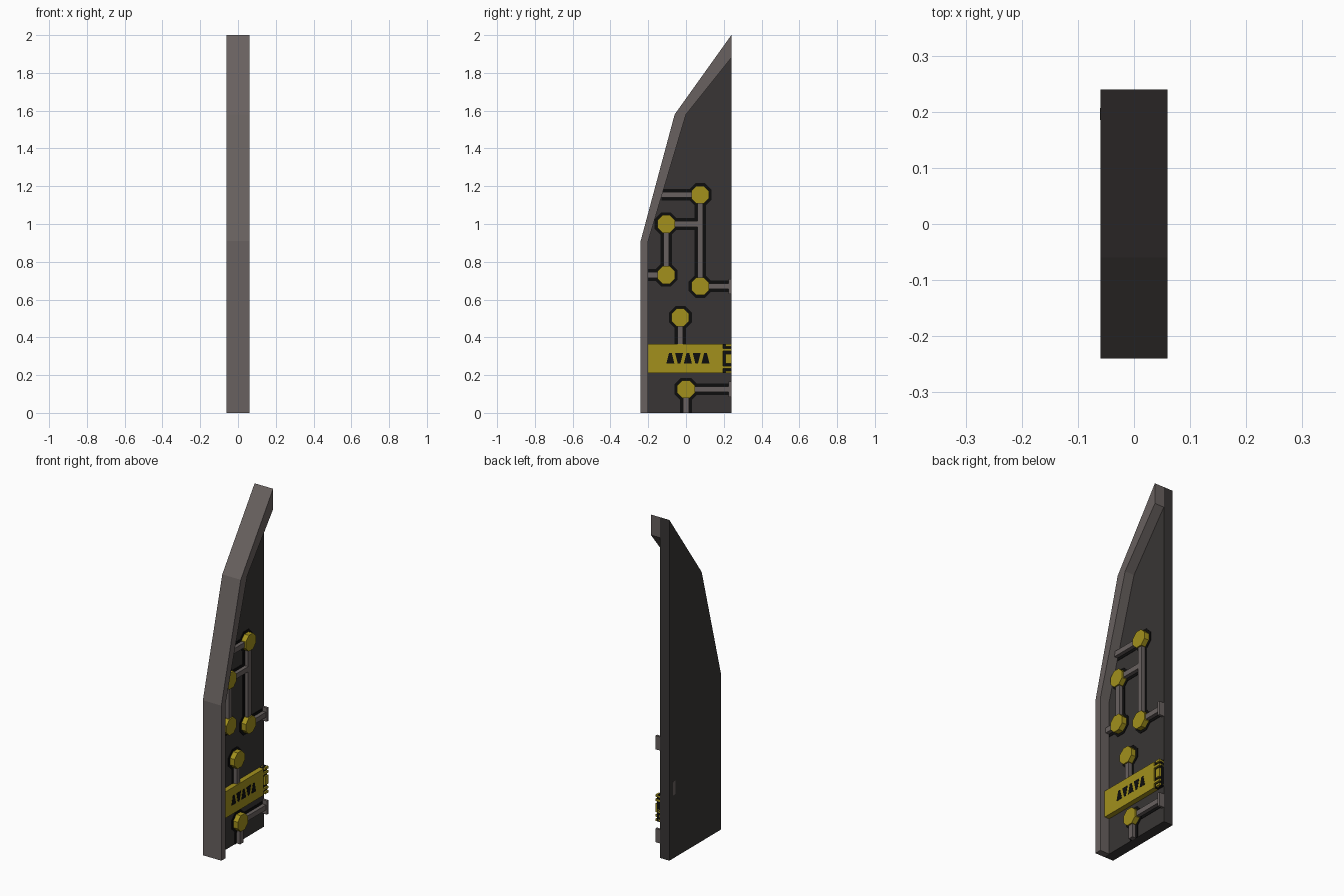
import bpy, bmesh, math

if "Cube" in bpy.data.objects:
    bpy.data.objects.remove(bpy.data.objects["Cube"])


def material(name, rgb):
    m = bpy.data.materials.new(name)
    m.diffuse_color = (*rgb, 1)
    m.use_nodes = True
    m.node_tree.nodes["Principled BSDF"].inputs["Base Color"].default_value = m.diffuse_color
    return m


DARK = material("dark_metal", (0.04, 0.036, 0.035))
GREY = material("grey_metal", (0.14, 0.12, 0.115))
YELLOW = material("yellow_paint", (0.36, 0.28, 0.012))
BLACK = material("black_paint", (0.004, 0.004, 0.004))


def prism(name, outline, x0, x1, mat):
    """Extrude a (y, z) outline from x0 to x1."""
    bm = bmesh.new()
    face = bm.faces.new([bm.verts.new((x0, y, z)) for y, z in outline])
    new = bmesh.ops.extrude_face_region(bm, geom=[face])["geom"]
    for v in new:
        if isinstance(v, bmesh.types.BMVert):
            v.co.x = x1
    bmesh.ops.recalc_face_normals(bm, faces=bm.faces)
    me = bpy.data.meshes.new(name)
    bm.to_mesh(me)
    bm.free()
    me.materials.append(mat)
    ob = bpy.data.objects.new(name, me)
    bpy.context.collection.objects.link(ob)
    return ob


def block(name, y0, y1, z0, z1, x0, x1, mat):
    return prism(name, [(y0, z0), (y1, z0), (y1, z1), (y0, z1)], x0, x1, mat)


def octagon(y, z, flat):
    r = flat / 2 / math.cos(math.pi / 8)
    return [(y + r * math.cos((i + 0.5) * math.pi / 4),
             z + r * math.sin((i + 0.5) * math.pi / 4)) for i in range(8)]


# Main plate, with its front edge in the rim colour
outer = [(-0.24, 0), (-0.24, 0.91), (-0.06, 1.58), (0.24, 2.0)]
inner = [(0.24, 1.88), (0.0, 1.58), (-0.20, 0.91), (-0.20, 0)]
plate = prism("plate", outer + [(0.24, 0)], -0.06, 0, DARK)
plate.data.materials.append(GREY)
for p in plate.data.polygons:
    if p.normal.y < -0.1:
        p.material_index = 1

# Raised rim along the front edge
prism("rim", outer + inner, 0, 0.06, GREY)

# Small slot insert on the left face
block("slot_insert", 0.185, 0.207, 0.37, 0.45, -0.0605, -0.05, GREY)

# Pipes with black surrounds: (y0, z0, y1, z1)
pipes = [(-0.13, 1.155, 0.075, 1.155), (0.075, 0.67, 0.075, 1.155),
         (-0.105, 1.0, 0.075, 1.0), (-0.105, 0.73, -0.105, 1.0),
         (-0.20, 0.73, -0.105, 0.73), (0.075, 0.67, 0.235, 0.67),
         (-0.03, 0.36, -0.03, 0.505), (0.0, 0.0, 0.0, 0.125),
         (0.0, 0.125, 0.235, 0.125)]
for y0, z0, y1, z1 in pipes:
    for name, h, depth, mat in (("pipe", 0.015, 0.024, GREY),
                                ("pipe_surround", 0.031, 0.002, BLACK)):
        dy, dz = (h, 0) if y0 == y1 else (0, h)
        block(name, y0 - dy, y1 + dy, z0 - dz, z1 + dz, 0, depth, mat)

# Octagonal studs at the pipe joints
for y, z in [(0.075, 1.155), (-0.105, 1.0), (-0.105, 0.73),
             (0.075, 0.67), (-0.03, 0.505), (0.0, 0.125)]:
    prism("stud", octagon(y, z, 0.094), 0, 0.032, YELLOW)
    prism("stud_surround", octagon(y, z, 0.122), 0, 0.0025, BLACK)

# Pipe end caps at the back edge
for z in (0.67, 0.125):
    block("pipe_end_cap", 0.225, 0.24, z - 0.04, z + 0.04, 0, 0.03, GREY)

# Yellow band with a notched end
block("band", -0.20, 0.195, 0.21, 0.365, 0, 0.03, YELLOW)
block("band_end", 0.195, 0.24, 0.21, 0.365, 0, 0.02, BLACK)
for y0, z0, z1 in [(0.21, 0.262, 0.313), (0.195, 0.327, 0.340),
                   (0.195, 0.235, 0.248), (0.21, 0.352, 0.365),
                   (0.21, 0.21, 0.223)]:
    block("band_tooth", y0, 0.24, z0, z1, 0, 0.03, YELLOW)

# Alternating black wedge marks on the band
for i in range(5):
    y, s = -0.083 + i * 0.0465, 1 if i % 2 == 0 else -1
    prism("band_wedge", [(y - 0.021, 0.29 - s * 0.028), (y + 0.021, 0.29 - s * 0.028),
                         (y + 0.007, 0.29 + s * 0.028), (y - 0.007, 0.29 + s * 0.028)],
          0.03, 0.031, BLACK)
